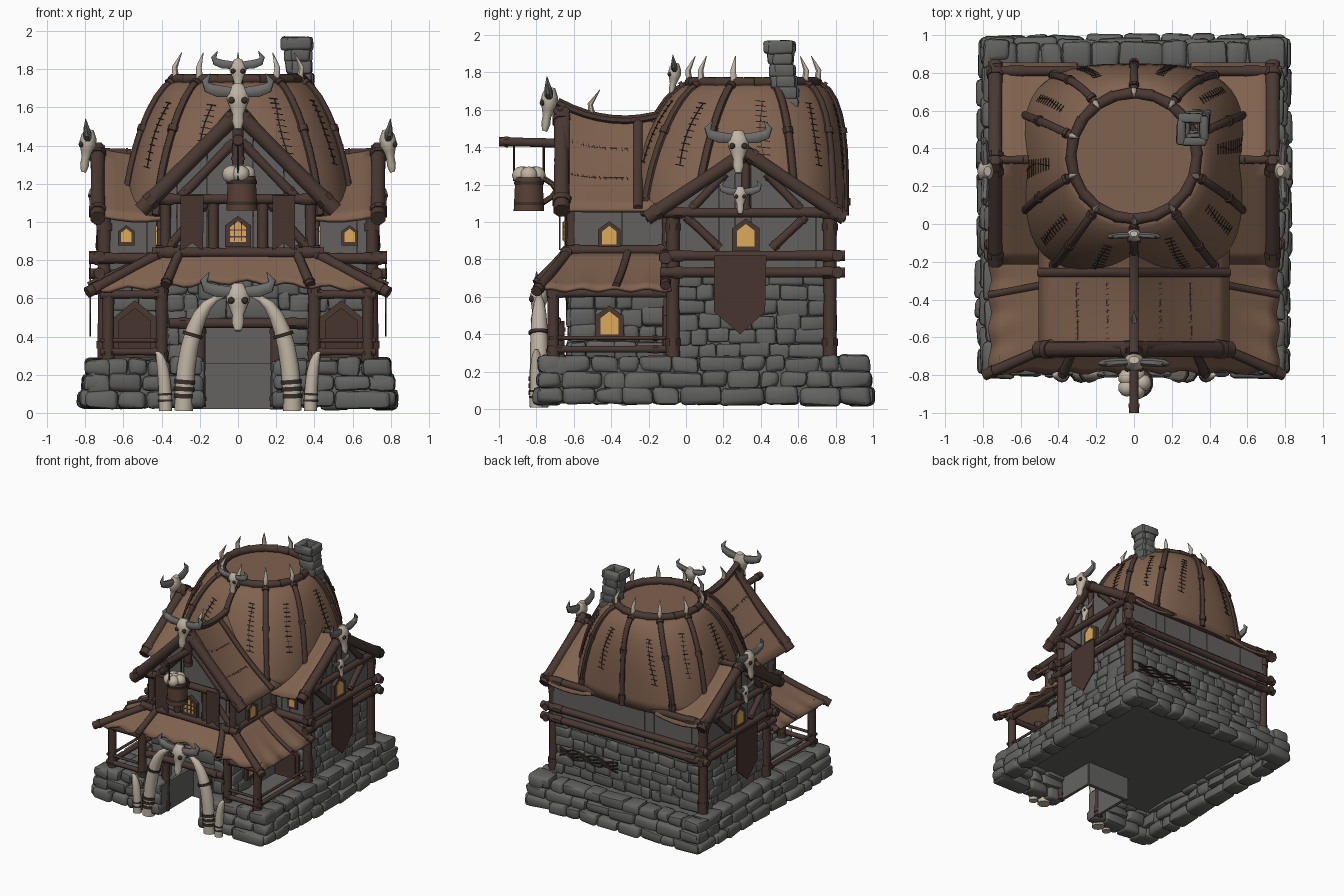
import bpy, bmesh, math, random
from mathutils import Vector, Matrix

random.seed(4)
if "Cube" in bpy.data.objects:
    bpy.data.objects.remove(bpy.data.objects["Cube"])


def material(name, r, g, b):
    m = bpy.data.materials.new(name)
    m.use_nodes = True
    m.diffuse_color = (r, g, b, 1)
    m.node_tree.nodes["Principled BSDF"].inputs["Base Color"].default_value = (r, g, b, 1)
    return m


hide = material("brown hide", .215, .122, .077)
wood = material("dark wood", .068, .04, .032)
stone_grey = material("stone grey", .125, .124, .118)
plank_grey = material("weathered plank", .125, .12, .113)
bone = material("bone", .52, .455, .365)
horn_grey = material("horn grey", .15, .15, .145)
glow = material("window glow", .72, .4, .1)
cloth = material("dark cloth", .066, .036, .029)
mug_wood = material("mug wood", .1, .052, .034)
dark = material("dark binding", .04, .029, .024)
mirror = (1, -1)


def finish(bm, name, mat, thickness=0):
    bmesh.ops.recalc_face_normals(bm, faces=bm.faces)
    mesh = bpy.data.meshes.new(name)
    bm.to_mesh(mesh)
    bm.free()
    mesh.materials.append(mat)
    mesh.shade_smooth()
    mesh.set_sharp_from_angle(angle=math.radians(45))
    ob = bpy.data.objects.new(name, mesh)
    bpy.context.collection.objects.link(ob)
    if thickness:
        mod = ob.modifiers.new("thickness", "SOLIDIFY")
        mod.thickness, mod.offset = thickness, 0


def place(x, y, z, yaw=0, scale=1):
    return Matrix.Translation((x, y, z)) @ Matrix.Rotation(math.radians(yaw), 4, 'Z') @ Matrix.Scale(scale, 4)


def tube(bm, points, radii, sides=8, M=Matrix()):
    # A single radius is used for the whole length
    points = [Vector(p) for p in points]
    radii = radii if isinstance(radii, list) else [radii] * len(points)
    rings, normal = [], None
    for i, p in enumerate(points):
        t = (points[min(i + 1, len(points) - 1)] - points[max(i - 1, 0)]).normalized()
        if normal is None:
            normal = Vector((0, 0, 1)) if abs(t.z) < .9 else Vector((1, 0, 0))
        normal = (normal - t * normal.dot(t)).normalized()
        other = t.cross(normal)
        angles = [math.tau * (k + .5) / sides for k in range(sides)]
        rings.append([bm.verts.new(M @ (p + radii[i] * (math.cos(a) * normal + math.sin(a) * other))) for a in angles])
    for a, b in zip(rings, rings[1:]):
        for k in range(sides):
            n = (k + 1) % sides
            bm.faces.new((a[k], a[n], b[n], b[k]))
    bm.faces.new(rings[0])
    bm.faces.new(rings[-1])


def log(bm, p, q, r):
    # Timber with a swollen binding near each end
    p, q = Vector(p), Vector(q)
    tube(bm, [p, p.lerp(q, .4), q], [r, r * .9, r])
    for t in (.1, .9):
        tube(bm, [p.lerp(q, t - .025), p.lerp(q, t + .025)], r * 1.13)


def log_pair(bm, p, q, r):
    for s in mirror:
        log(bm, (p[0] * s, *p[1:]), (q[0] * s, *q[1:]), r)


def box(bm, c, size, M=Matrix()):
    return bmesh.ops.create_cube(bm, size=1, matrix=M @ Matrix.Translation(c) @ Matrix.Diagonal((*size, 1)))["verts"]


def stone(bm, c, size, M):
    corners = box(bm, c, size, M)
    for v in corners:
        v.co += Vector([random.uniform(-1, 1) for axis in "xyz"]) * min(size) * .13
    bmesh.ops.bevel(bm, geom=list({e for v in corners for e in v.link_edges}), offset=min(size) * .28,
                    segments=2, profile=.5, affect='EDGES')


def stone_wall(bm, M, width, z0, z1, rows, length, depth=.06, batter=0):
    h = (z1 - z0) / rows
    for r in range(rows):
        x, end = -width / 2, width / 2
        while x < end - .01:
            w = length * random.uniform(.6, 1.4)
            if end - x - w < length / 2:
                w = end - x
            out = batter * (rows - 1 - r) + random.uniform(0, .012)
            z = z0 + h * (r + .5 + random.uniform(-.06, .06))
            stone(bm, (x + w / 2, depth / 2 - out, z), (w, depth, h * random.uniform(1, 1.15)), M)
            x += w


def planks(bm, M, half, z0, top, count):
    step = 2 * half / count
    for i in range(count):
        left = i * step - half
        for v in box(bm, (0, random.uniform(0, .008), 0), (1, .03, 1), M):
            p = M.inverted() @ v.co
            x = left if p.x < 0 else left + step * .985
            v.co = M @ Vector((x, p.y, z0 if p.z < 0 else top(x)))


def sheet(bm, f, nu, nv):
    grid = [[bm.verts.new(f(i / nu, j / nv)) for j in range(nv + 1)] for i in range(nu + 1)]
    for a, b in zip(grid, grid[1:]):
        for j in range(nv):
            bm.faces.new((a[j], b[j], b[j + 1], a[j + 1]))


def plate(bm, outline, depth, M):
    front, back = ([bm.verts.new(M @ Vector((x, y, z))) for x, z in outline] for y in (-depth, 0))
    bm.faces.new(front)
    bm.faces.new(back)
    for i in range(len(outline)):
        bm.faces.new((front[i - 1], front[i], back[i], back[i - 1]))


# Stone footing with an entrance passage, ground floor walls and chimney
bm = bmesh.new()
for s in mirror:
    stone_wall(bm, place(s * .79, .095, 0, s * 90), 1.78, .03, .28, 3, .17, .14, .018)
    stone_wall(bm, place(s * .49, -.77, 0), .62, .03, .28, 3, .16, .14, .018)
    stone_wall(bm, place(s * .69, .35, 0, s * 90), .82, .27, .74, 6, .13)
    stone_wall(bm, place(s * .38, -.34, 0, s * 90), .56, .27, .8, 6, .13)
    stone_wall(bm, place(s * .53, -.08, 0), .3, .27, .8, 6, .13)
    stone_wall(bm, place(s * .29, -.63, 0), .16, .27, .8, 6, .1)
stone_wall(bm, place(0, .96, 0, 180), 1.6, .03, .28, 3, .17, .14, .018)
stone_wall(bm, place(0, -.63, 0), .42, .5, .8, 3, .13)
stone_wall(bm, place(0, .78, 0, 180), 1.36, .27, .74, 6, .13)
for row in range(8):
    wide = .062 if row == 7 else .046
    for k in range(4):
        M = place(.345 - .005 * row, .56 - .009 * row, 1.5 + .062 * row, k * 90)
        stone(bm, (.01, -wide, 0), (wide * 2 + .01, .05, .07), M)
finish(bm, "stonework", stone_grey)

# Floor and hollow inner shell
bm = bmesh.new()
for s in mirror:
    box(bm, (s * .46, .1, .24), (.54, 1.64, .04))
    box(bm, (s * .19, -.55, .15), (.025, .44, .24))
    box(bm, (s * .76, .095, .14), (.04, 1.68, .2))
    box(bm, (s * .47, -.72, .14), (.56, .04, .2))
    box(bm, (s * .64, .35, .5), (.02, .8, .46))
    box(bm, (s * .33, -.34, .53), (.02, .54, .52))
box(bm, (0, .3, .24), (.4, 1.24, .04))
box(bm, (0, .91, .14), (1.5, .04, .2))
box(bm, (0, -.33, .14), (.4, .03, .24))
box(bm, (0, -.28, .4), (.64, .03, .3))
box(bm, (0, .73, .5), (1.28, .02, .46))
finish(bm, "floor_and_inner_walls", stone_grey)

# Plank walls and gables
bm = bmesh.new()
planks(bm, place(0, -.6, 0), .4, .8, lambda x: 1.53 - abs(x) * 1.05, 10)
planks(bm, place(0, .79, 0, 180), .7, .7, lambda x: 1.06, 16)
for s in mirror:
    planks(bm, place(s * .69, .35, 0, s * 90), .43, .72, lambda x: 1.35 - abs(x + s * .03) * .66, 10)
    planks(bm, place(s * .39, -.34, 0, s * 90), .27, .8, lambda x: 1.1, 6)
    planks(bm, place(s * .55, -.08, 0), .15, .75, lambda x: 1.08, 4)
finish(bm, "plank_walls", plank_grey)


# Roof surfaces
def dome(u, t, lift=0):
    c, s = math.cos(u * math.tau), math.sin(u * math.tau)
    bulge = 1 - (1 - t) ** 1.5
    back = .14 * (1 - (1 - t) ** 3)
    square = 2 / (2 + t)
    x = math.copysign(abs(c) ** square, c) * (.34 + .26 * bulge + lift)
    y = math.copysign(abs(s) ** square, s) * (.34 + (back if s > 0 else .32 * bulge) + lift)
    return Vector((x, .36 + y, 1.73 - .7 * t ** 1.5 + lift / 2))


def ridge(y):
    return 1.53 + .75 * (y + .33) ** 2


def front_roof(u, v, lift=0):
    y, a = -.67 + .59 * v, abs(2 * u - 1)
    z = ridge(y) * (1 - a) + 1.06 * a - .03 * math.sin(a * math.pi)
    return Vector((u - .5, y, z + lift))


def porch_front(u, v):
    w = 2 * u - 1
    rag = .012 * math.sin(23 * w) * v ** 3
    return Vector((w * (.4 + .37 * v), -.62 - .16 * v + rag, .84 - v * (.15 + .05 * abs(w)) + rag))


def side_roof(s, u, v):
    a = 2 * u - 1
    return Vector((s * (.3 + .43 * v), .32 + a * .53, 1.375 - .03 * math.sin(v * math.pi) - .34 * abs(a)))


def porch_side(s, u, v):
    front = -.62 - .16 * v
    rag = .008 * math.sin(u * 25) * v ** 3
    z = .84 - .2 * v - .012 * math.sin(v * math.pi) + rag
    return Vector((s * (.4 + .36 * v + rag), front + u * (-.08 - front), z))


bm = bmesh.new()
sheet(bm, dome, 48, 12)
bmesh.ops.remove_doubles(bm, verts=bm.verts, dist=.0001)
finish(bm, "dome_roof", hide, .02)
bm = bmesh.new()
bmesh.ops.create_circle(bm, cap_ends=True, segments=32, radius=.34, matrix=place(0, .36, 1.725))
finish(bm, "dome_top", hide)
bm = bmesh.new()
sheet(bm, front_roof, 16, 10)
sheet(bm, porch_front, 32, 6)
for s in mirror:
    sheet(bm, lambda u, v: side_roof(s, u, v), 16, 5)
    sheet(bm, lambda u, v: porch_side(s, u, v), 24, 6)
finish(bm, "hide_roofs", hide, .02)

# Dome ribs, crown ring, ridge and rafters
bm = bmesh.new()
ribs = [(k + .5) / 10 for k in range(10)]
for u in ribs:
    tube(bm, [dome(u, k / 8, .012) for k in range(9)], .022)
    for t in (.06, .5, .93):
        tube(bm, [dome(u, t - .02, .012), dome(u, t + .02, .012)], .029)
for k in range(20):
    arc = [k * math.tau / 20, (k + 1.1) * math.tau / 20]
    tube(bm, [(math.cos(a) * .335, .36 + math.sin(a) * .335, 1.745) for a in arc], [.034, .028])
tube(bm, [front_roof(.5, k / 8 - .03, .015) for k in range(9)], .027)
for v in (.04, .7):
    tube(bm, [front_roof(k / 16, v, .012) for k in range(17)], .026)
for s in mirror:
    tube(bm, [porch_side(s, .58, k / 5) + Vector((0, 0, .012)) for k in range(6)], .02)
finish(bm, "roof_poles", wood)

# House frame: posts, rails all round, then braces mirrored about the side gables
bm = bmesh.new()
for y in (-.07, .77):
    log_pair(bm, (.7, y, .28), (.7, y, 1.05), .04)
for z in (.73, .82, 1.05):
    log_pair(bm, (.725, -.14, z), (.725, .85, z), .03)
    log(bm, (-.78, .81, z), (.78, .81, z), .03)
for d in mirror:
    def gable(offset, z, x=.72):
        return x, .32 + d * offset, z
    log_pair(bm, gable(.32, 1.03), gable(.14, .86), .026)
    log_pair(bm, gable(.29, 1.07), gable(.11, 1.26), .026)
    log_pair(bm, gable(-.02, 1.385, .735), gable(.53, 1.02, .735), .042)
log_pair(bm, (.72, .32, 1.05), (.72, .32, 1.34), .026)
log_pair(bm, (.56, .34, 1.36), (.78, .34, 1.37), .025)
log_pair(bm, (.4, -.11, .81), (.78, -.11, .81), .033)

# Front wing frame and hanging pole
log_pair(bm, (-.03, -.665, 1.6), (.51, -.665, 1.06), .046)
log_pair(bm, (.02, -.63, 1.42), (.3, -.63, 1.13), .028)
log_pair(bm, (.36, -.62, .87), (.17, -.62, 1.1), .026)
for x, y in ((.38, -.61), (.13, -.62), (.4, -.1)):
    log_pair(bm, (x, y, .83), (x, y, 1.13), .032)
for z in (.84, 1.12):
    log(bm, (-.45, -.64, z), (.45, -.64, z), .03)
log_pair(bm, (.41, -.64, .85), (.41, -.08, .85), .028)
log(bm, (0, -1, 1.43), (0, -.6, 1.42), .028)
log(bm, (0, -.67, 1.3), (0, -.67, 1.62), .035)

# Porch posts, rails, rafters and door frame
for x in (.4, .68):
    log_pair(bm, (x, -.71, .27), (x, -.71, .68), .036)
for z, r in ((.32, .021), (.38, .012), (.62, .026)):
    log_pair(bm, (.69, -.74, z), (.69, -.1, z), r)
    log_pair(bm, (.4, -.72, z), (.72, -.72, z), r)
log_pair(bm, (.38, -.62, .85), (.79, -.8, .63), .031)
log_pair(bm, (.38, -.11, .85), (.78, -.11, .66), .028)
log_pair(bm, (.3, -.62, .86), (.38, -.8, .67), .027)
log_pair(bm, (.2, -.68, .03), (.2, -.68, .47), .034)
log(bm, (-.36, -.7, .47), (.36, -.7, .47), .03)
finish(bm, "timber_frame", wood)

# Windows, shutters and banners
frames, panes, drapes, bars = (bmesh.new() for part in range(4))


def arch(w, h):
    return [(-w, -h), (w, -h), (w, h * .4), (0, h), (-w, h * .4)]


def banner(M, w, h, point):
    plate(drapes, [(-w, 0), (w, 0), (w * .95, -h), (0, -h - point), (-w, -h)], .008, M)


def window(M, w):
    plate(frames, arch(w * 1.6, w * 1.95), .03, M)
    plate(panes, arch(w, w * 1.3), .036, M)


window(place(0, -.62, .95), .042)
for offset in (-.018, .018):
    box(bars, (offset, -.657, .95), (.007, .006, .1))
    box(bars, (0, -.657, .94 + offset), (.084, .006, .007))
for s in mirror:
    window(place(s * .585, -.08, .93), .027)
    window(place(s * .7, .32, .93, s * 90), .046)
    for z, w in ((.46, .048), (.93, .038)):
        window(place(s * .395, -.41, z, s * 90), w)
    shutter = place(s * .54, -.1, .44)
    plate(frames, arch(.11, .15), .02, shutter)
    plate(drapes, arch(.085, .11), .028, shutter)
    banner(place(s * .77, .29, .82, s * 90), .14, .3, .12)
    banner(place(s * .24, -.67, 1.14), .06, .29, -.04)
finish(frames, "window_frames", wood)
finish(panes, "window_panes", glow)
finish(drapes, "banners_and_shutters", cloth)
finish(bars, "window_bars", mug_wood)

# Horned skulls
heads, horns, sockets = (bmesh.new() for part in range(3))


def skull(M):
    M = M @ Matrix.Diagonal((1, .75, 1, 1))
    widths = [.12, .24, .27, .2, .13, .14, .08]
    tube(heads, [(0, .06 - .035 * i, .48 - .17 * i) for i in range(7)], widths, 10, M)
    for s in mirror:
        curve = [(s * (.12 + .63 * math.sin(k * .55)), -.02 * k, .3 + .027 * k * k) for k in range(5)]
        tube(horns, curve, [.12, .145, .125, .08, .01], 8, M)
        bmesh.ops.create_icosphere(sockets, subdivisions=2, radius=.075, matrix=M @ Matrix.Translation((s * .15, -.23, .12)))


skull(place(0, -.785, .56, 0, .24))
skull(place(0, -.73, 1.61, 0, .23))
skull(place(0, -.06, 1.77, 0, .17))
for s in mirror:
    skull(place(s * .785, .28, 1.38, s * 90, .22))
    skull(place(s * .755, .29, 1.12, s * 90, .14))
finish(heads, "skull_heads", bone)
finish(horns, "skull_horns", horn_grey)
finish(sockets, "eye_sockets", dark)

# Gate tusks with bands, and roof spikes
tusks, bands = bmesh.new(), bmesh.new()


def tusk(x, y, height, bend, r, band_spots):
    at = lambda t: (x + bend * t * t, y, .01 + height * math.sin(t * math.pi / 2))
    tube(tusks, [at(k / 8) for k in range(9)], [r * (1.02 - (k / 8) ** 3) for k in range(9)], 10)
    for t in band_spots:
        tube(bands, [at(t), at(t + .025)], r * 1.12, 10)


def spike(base, inward):
    up = Vector((0, 0, .07))
    tube(tusks, [base, base - inward * .3 + up, base + inward + up * 2.1], [.02, .016, .002])


for s in mirror:
    tusk(s * .285, -.785, .6, s * -.22, .05, (.07, .11, .15, .45))
    tusk(s * .38, -.8, .31, s * .055, .035, (.1, .17))
spike(Vector((0, -.5, 1.56)), Vector((0, .04, 0)))
for u in ribs:
    out = Vector((math.cos(u * math.tau), math.sin(u * math.tau), 0))
    spike(Vector((0, .36, 1.74)) + out * .34, out * -.03)
finish(tusks, "tusks_and_spikes", bone)


# Stitched seams on the hides
def seam(f, u, start, length):
    path = [start + length * i / 10 for i in range(11)]
    tube(bands, [f(u + .004 * math.sin(9 * t), t, .012) for t in path], .003, 4)
    for t in path:
        tube(bands, [f(u - .008, t, .013), f(u + .008, t + .01, .013)], .003, 4)


for k in range(10):
    seam(dome, k / 10 + .01, .25 + .02 * (k % 4), .45)
for u in (.2, .36, .64, .8):
    seam(front_roof, u, .1, .5)

# Dry vine on the back wall
for k in range(4):
    tube(bands, [(.62 - .06 * i, .8, .43 + .02 * k + .015 * math.sin(i * 2 + k)) for i in range(10)], .007, 5)

# Hanging mug with hoops, chains and foam
for z in (1.09, 1.2):
    tube(bands, [(.02, -.84, z), (.02, -.84, z + .018)], .082, 16)
for y in (-.92, -.76):
    tube(bands, [(0, y, 1.22), (0, y, 1.43)], .006, 6)
finish(bands, "bindings_and_stitches", dark)
bm = bmesh.new()
tube(bm, [(.02, -.84, 1.06), (.02, -.84, 1.24)], [.083, .074], 16)
tube(bm, [(.02, -.77 + .075 * math.sin(k * .785), 1.1 + .035 * k) for k in range(5)], .016)
finish(bm, "mug", mug_wood)
bm = bmesh.new()
for k in range(6):
    a = k * math.tau / 5
    spread = .045 if k < 5 else 0
    M = place(math.cos(a) * spread, -.84 + math.sin(a) * spread, 1.25)
    bmesh.ops.create_icosphere(bm, subdivisions=2, radius=.048, matrix=M)
finish(bm, "mug_foam", bone)
